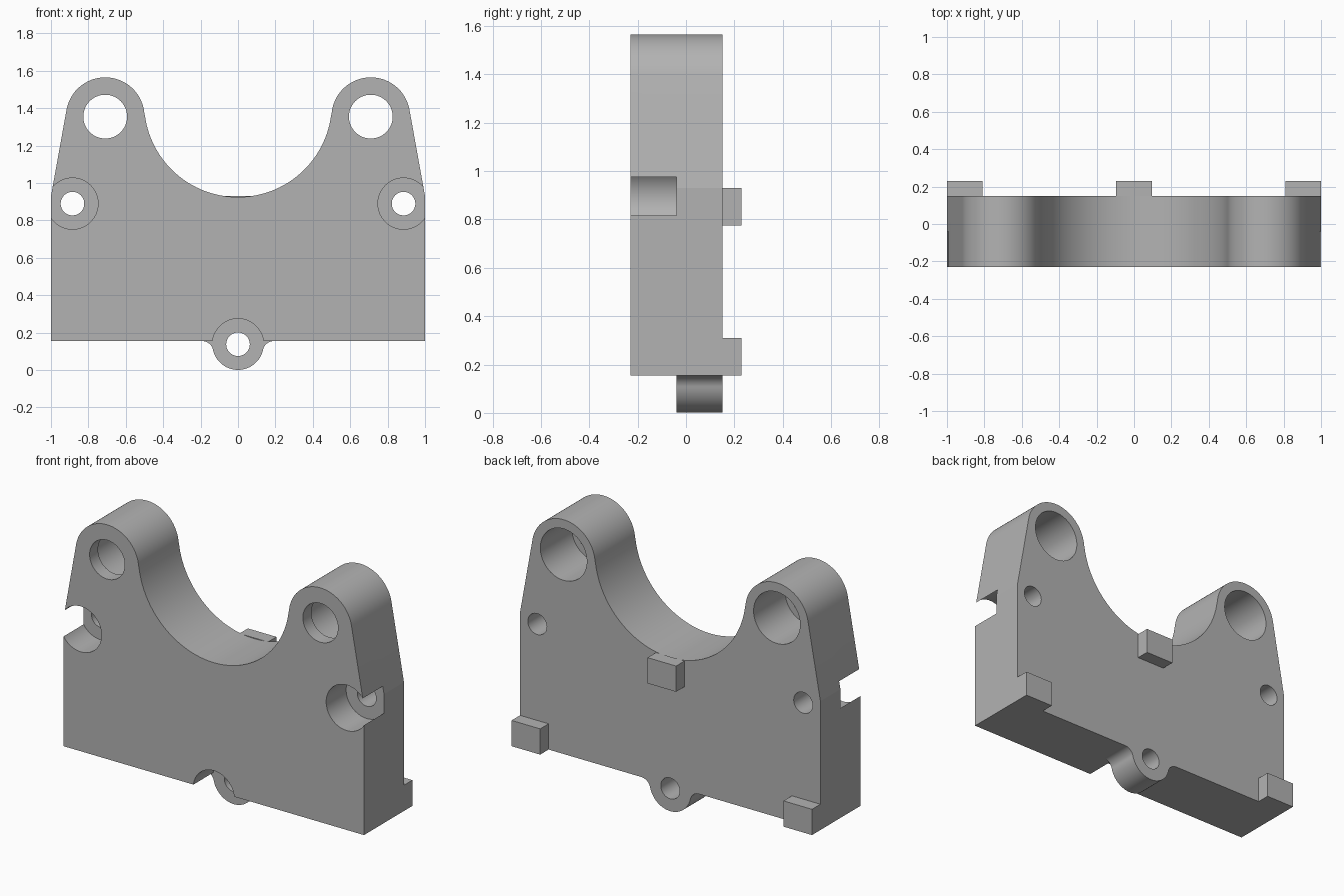
import bpy
import bmesh
from math import atan2, acos, cos, sin, hypot, pi, radians

if "Cube" in bpy.data.objects:
    bpy.data.objects.remove(bpy.data.objects["Cube"])

FRONT, BACK, SEAT = -0.23, 0.15, -0.04   # depth planes of the plate
BASE, SHOULDER = 0.155, 0.93             # bottom edge, start of the side taper
LOBE = (0.71, 1.355, 0.21)               # x, z, radius
SADDLE = (0.0, 1.427, 0.502)
TAB = (0.0, 0.138, 0.137)
SCREW = (0.885, 0.89)

grey = bpy.data.materials.new("plain grey")
grey.use_nodes = True
grey.diffuse_color = (0.45, 0.45, 0.45, 1)
grey.node_tree.nodes["Principled BSDF"].inputs["Base Color"].default_value = grey.diffuse_color


def arc(circle, start, end, steps):
    x, z, r = circle
    angles = [start + (end - start) * i / steps for i in range(steps + 1)]
    return [(x + r * cos(a), z + r * sin(a)) for a in angles]


def extrude(name, outline, y0, y1):
    """Solid made from an x-z outline swept from y0 to y1."""
    bm = bmesh.new()
    face = bm.faces.new([bm.verts.new((x, y0, z)) for x, z in outline])
    moved = bmesh.ops.extrude_face_region(bm, geom=[face])["geom"]
    verts = [v for v in moved if isinstance(v, bmesh.types.BMVert)]
    bmesh.ops.translate(bm, vec=(0, y1 - y0, 0), verts=verts)
    bmesh.ops.recalc_face_normals(bm, faces=bm.faces)
    mesh = bpy.data.meshes.new(name)
    bm.to_mesh(mesh)
    bm.free()
    mesh.materials.append(grey)
    obj = bpy.data.objects.new(name, mesh)
    bpy.context.collection.objects.link(obj)
    return obj


def combine(target, tool, operation):
    mod = target.modifiers.new("join", "BOOLEAN")
    mod.operation, mod.solver, mod.object = operation, "EXACT", tool
    bpy.context.view_layer.objects.active = target
    bpy.ops.object.modifier_apply(modifier=mod.name)
    bpy.data.objects.remove(tool)


def bore(target, x, z, r, y0, y1):
    ring = arc((x, z, r), 0, 2 * pi, 64)[:-1]
    combine(target, extrude("cutter", ring, y0, y1), "DIFFERENCE")


def mirrored(points):
    return [(-x, z) for x, z in reversed(points)]


# Plate outline: tapered sides, two round lobes, round saddle between them
dx, dz = 1 - LOBE[0], SHOULDER - LOBE[1]
taper = atan2(dz, dx) + acos(LOBE[2] / hypot(dx, dz))
inner = atan2(SADDLE[1] - LOBE[1], -LOBE[0])
lobe = arc(LOBE, taper, inner, 44)
dip = inner - pi
saddle = arc(SADDLE, dip, -pi - dip, 64)[1:-1]
right = [(1, BASE), (1, SHOULDER)] + lobe
plate = extrude("bracket_plate", right + saddle + mirrored(right), FRONT, BACK)

# Bottom screw tab with concave fillets into the plate
r = 0.06
fx = ((TAB[2] + r) ** 2 - (TAB[1] - BASE + r) ** 2) ** 0.5
meet = atan2(TAB[1] - BASE + r, -fx)
fillet = arc((fx, BASE - r, r), pi / 2, meet, 16)
round_end = arc(TAB, meet - pi, -meet, 48)[1:-1]
tab_shape = fillet + round_end + mirrored(fillet)
combine(plate, extrude("tab", tab_shape, SEAT, BACK), "UNION")

# Screw holes with counterbores from the front
for x, z in (SCREW, (-SCREW[0], SCREW[1]), TAB[:2]):
    bore(plate, x, z, 0.137, FRONT - 0.1, SEAT)
    bore(plate, x, z, 0.063, FRONT - 0.1, BACK + 0.1)

# Lobe bores: narrow at the front lip, wide from behind
for side in (-1, 1):
    bore(plate, side * LOBE[0], LOBE[1], 0.117, FRONT - 0.1, BACK + 0.1)
    bore(plate, side * LOBE[0], LOBE[1], 0.155, FRONT + 0.08, BACK + 0.1)

plate.select_set(True)
bpy.context.view_layer.objects.active = plate
bpy.ops.object.shade_smooth_by_angle(angle=radians(8))

# Locating lugs on the back
for name, x0, x1, z0 in (("right_lug", -1, -0.81, BASE),
                         ("left_lug", 0.81, 1, BASE),
                         ("middle_lug", -0.095, 0.095, 0.775)):
    z1 = z0 + 0.155
    extrude(name, [(x0, z0), (x1, z0), (x1, z1), (x0, z1)], BACK, 0.23)
